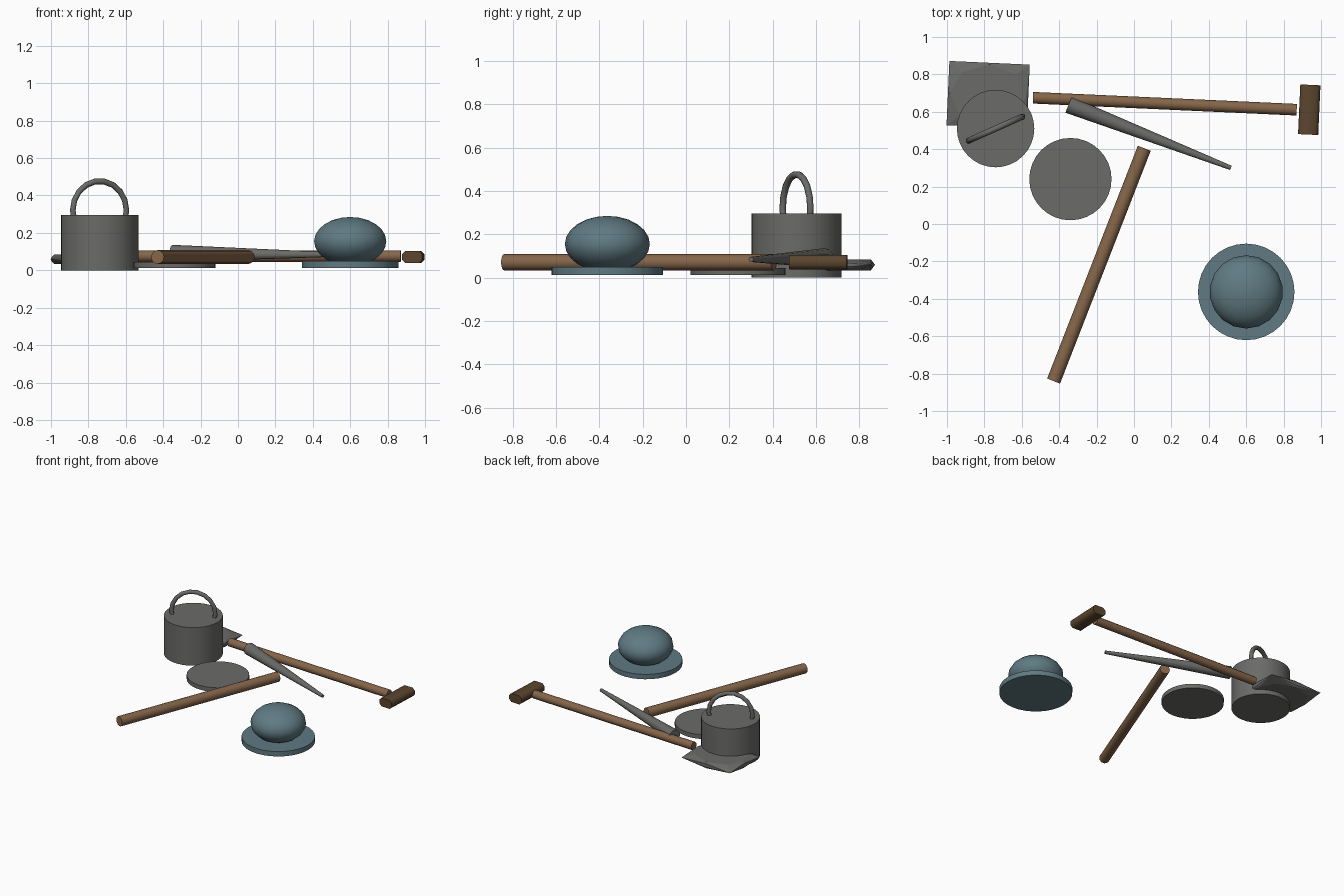
import bpy, bmesh
from math import radians, pi, sin, cos
from mathutils import Vector

cube = bpy.data.objects.get("Cube")
if cube:
    bpy.data.objects.remove(cube)


def material(name, rgb):
    m = bpy.data.materials.new(name)
    m.use_nodes = True
    m.diffuse_color = (*rgb, 1)
    m.node_tree.nodes["Principled BSDF"].inputs["Base Color"].default_value = (*rgb, 1)
    return m


steel = material("steel_grey", (0.145, 0.148, 0.14))
teal = material("teal_blue", (0.115, 0.195, 0.225))
wood = material("wood_brown", (0.235, 0.132, 0.068))
dark_wood = material("dark_wood", (0.105, 0.06, 0.028))


def finish(name, mat, smooth=True):
    ob = bpy.context.object
    ob.name = ob.data.name = name
    ob.data.materials.append(mat)
    if smooth:
        bpy.ops.object.shade_smooth_by_angle(angle=radians(50))
    return ob


def disc(name, mat, x, y, radius, z0, z1, sides=32):
    bpy.ops.mesh.primitive_cylinder_add(vertices=sides, radius=radius, depth=z1 - z0,
                                        location=(x, y, (z0 + z1) / 2))
    return finish(name, mat)


def rod(name, mat, start, end, r0, r1, sides):
    a, b = Vector(start), Vector(end)
    d = b - a
    bpy.ops.mesh.primitive_cone_add(vertices=sides, radius1=r0, radius2=r1, depth=d.length,
                                    location=(a + b) / 2,
                                    rotation=d.to_track_quat('Z', 'Y').to_euler())
    return finish(name, mat)


def hull(name, mat, points, location, turn, smooth):
    bm = bmesh.new()
    for p in points:
        bm.verts.new(p)
    bmesh.ops.convex_hull(bm, input=bm.verts[:])
    bmesh.ops.dissolve_limit(bm, angle_limit=0.01, verts=bm.verts[:], edges=bm.edges[:])
    bmesh.ops.recalc_face_normals(bm, faces=bm.faces[:])
    mesh = bpy.data.meshes.new(name)
    bm.to_mesh(mesh)
    bm.free()
    ob = bpy.data.objects.new(name, mesh)
    bpy.context.collection.objects.link(ob)
    bpy.ops.object.select_all(action='DESELECT')
    ob.select_set(True)
    bpy.context.view_layer.objects.active = ob
    ob.location = location
    ob.rotation_euler.z = turn
    return finish(name, mat, smooth)


# Bucket with hoop handle, and its loose lid
disc("bucket", steel, -0.74, 0.51, 0.207, 0, 0.295)
bpy.ops.mesh.primitive_torus_add(major_radius=0.157, minor_radius=0.016, major_segments=18,
                                 minor_segments=8, location=(-0.74, 0.51, 0.32),
                                 rotation=(pi / 2, 0, radians(24)))
finish("bucket_handle", steel)
disc("lid", steel, -0.34, 0.24, 0.22, 0.012, 0.045)

# Helmet: flattened dome on a round brim
disc("helmet_brim", teal, 0.6, -0.363, 0.258, 0.012, 0.05)
bpy.ops.mesh.primitive_uv_sphere_add(segments=18, ring_count=12, location=(0.6, -0.363, 0.155))
bpy.context.object.scale = (0.196, 0.196, 0.13)
finish("helmet_dome", teal)

# Loose pole and metal spike
rod("pole", wood, (-0.43, -0.84, 0.071), (0.055, 0.405, 0.071), 0.037, 0.037, 12)
rod("spike", steel, (-0.35, 0.638, 0.09), (0.518, 0.3, 0.084), 0.046, 0.012, 12)

# Shovel: shaft, cross grip and pointed-corner blade
turn = radians(-2.6)
rod("shovel_shaft", wood, (-0.54, 0.675, 0.076), (0.87, 0.611, 0.076), 0.031, 0.031, 12)

w, h, cut = 0.054, 0.033, 0.018
section = [(w, h - cut), (w - cut, h)]
grip = [(sx * x, y, sz * z) for x, z in section
        for sx in (-1, 1) for sz in (-1, 1) for y in (-0.133, 0.133)]
hull("shovel_grip", dark_wood, grip, (0.937, 0.611, 0.071), turn, True)

half_x, half_y = 0.215, 0.172
blade = [(sx * half_x, sy * half_y, 0) for sx in (-1, 1) for sy in (-1, 1)]
for size, z in ((1, 0.014), (0.95, 0.025)):
    for i in range(8):
        a = i * pi / 4
        blade += [(half_x * size * cos(a), half_y * size * sin(a), s * z) for s in (-1, 1)]
hull("shovel_blade", steel, blade, (-0.78, 0.69, 0.059), turn, False)
